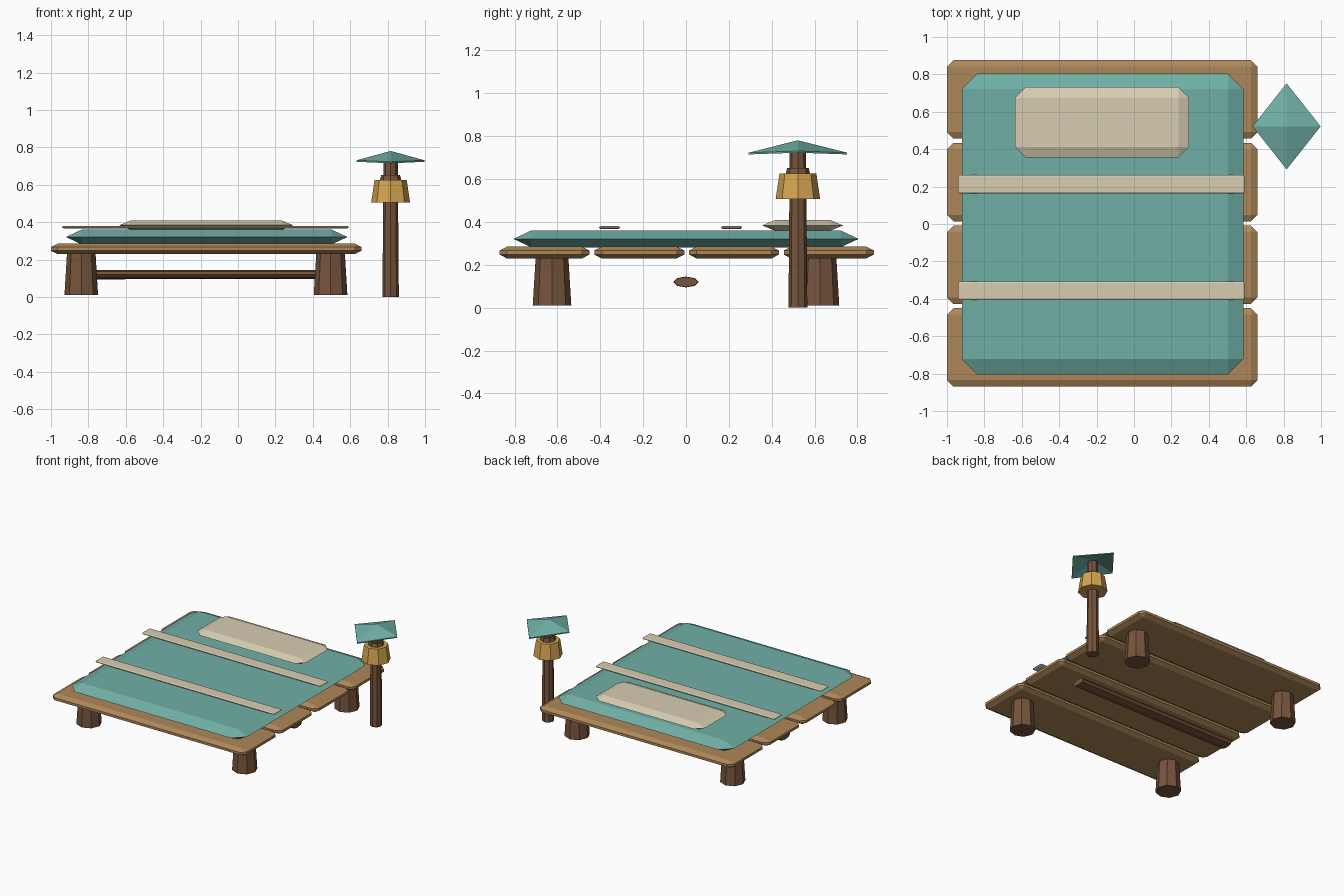
import bpy
import bmesh
from itertools import product
from math import pi
from mathutils import Matrix

default = bpy.data.objects.get("Cube")
if default:
    bpy.data.objects.remove(default, do_unlink=True)


def material(name, rgb):
    mat = bpy.data.materials.new(name)
    mat.use_nodes = True
    mat.diffuse_color = (*rgb, 1)
    mat.node_tree.nodes["Principled BSDF"].inputs["Base Color"].default_value = (*rgb, 1)
    return mat


TEAL = material("teal cloth", (0.16, 0.43, 0.38))
CREAM = material("cream linen", (0.68, 0.61, 0.44))
PLANK = material("light wood", (0.43, 0.245, 0.10))
WOOD = material("dark wood", (0.185, 0.09, 0.045))
GLOW = material("amber glass", (0.66, 0.38, 0.085))


def finish(name, bm, mat):
    bmesh.ops.recalc_face_normals(bm, faces=bm.faces)
    mesh = bpy.data.meshes.new(name)
    bm.to_mesh(mesh)
    bm.free()
    mesh.materials.append(mat)
    obj = bpy.data.objects.new(name, mesh)
    bpy.context.collection.objects.link(obj)
    return obj


def slab(name, mat, xs, ys, zs, cut, drop):
    """Box with chamfered edges: cut is horizontal, drop is vertical."""
    mid = [(a + b) / 2 for a, b in (xs, ys, zs)]
    hx, hy, hz = [(b - a) / 2 for a, b in (xs, ys, zs)]
    corner = [(hx, hy - cut, hz - drop), (hx - cut, hy, hz - drop), (hx - cut, hy - cut, hz)]
    points = {tuple(round(m + s * c, 5) for m, s, c in zip(mid, sign, p))
              for p in corner for sign in product((-1, 1), repeat=3)}
    bm = bmesh.new()
    for p in sorted(points):
        bm.verts.new(p)
    bmesh.ops.convex_hull(bm, input=bm.verts)
    bmesh.ops.dissolve_limit(bm, angle_limit=0.01, verts=bm.verts, edges=bm.edges)
    return finish(name, bm, mat)


def column(name, mat, x, y, z0, z1, r0, r1):
    """Tapered eight-sided upright."""
    bm = bmesh.new()
    bmesh.ops.create_cone(bm, cap_ends=True, segments=8, radius1=r0, radius2=r1,
                          depth=z1 - z0, matrix=Matrix.Translation((x, y, (z0 + z1) / 2)))
    return finish(name, bm, mat)


# Deck of four planks
for i in range(4):
    y = -0.66 + i * 0.442
    slab(f"deck_plank_{i + 1}", PLANK, (-1, 0.66), (y - 0.21, y + 0.21), (0.23, 0.285), 0.035, 0.018)

# Legs
for side, x in (("right", -0.838), ("left", 0.495)):
    for end, y in (("front", -0.625), ("back", 0.625)):
        column(f"{end}_{side}_leg", WOOD, x, y, 0.01, 0.24, 0.09, 0.076)

# Flattened cross beam under the deck
bm = bmesh.new()
bmesh.ops.create_cone(bm, cap_ends=True, segments=8, radius1=0.06, radius2=0.056, depth=1.36,
                      matrix=Matrix.Translation((-0.17, 0, 0.12))
                      @ Matrix.Diagonal((1, 1, 0.42, 1)) @ Matrix.Rotation(pi / 2, 4, "Y"))
finish("cross_beam", bm, WOOD)

# Bedding
slab("mattress", TEAL, (-0.92, 0.585), (-0.805, 0.805), (0.282, 0.36), 0.083, 0.039)
slab("pillow", CREAM, (-0.635, 0.295), (0.355, 0.733), (0.36, 0.408), 0.058, 0.024)
for name, y in (("front_strap", -0.357), ("back_strap", 0.213)):
    slab(name, CREAM, (-0.94, 0.592), (y - 0.049, y + 0.049), (0.367, 0.381), 0.008, 0.005)

# Lantern post
LX, LY = 0.816, 0.522
column("lantern_post", WOOD, LX, LY, 0, 0.74, 0.044, 0.038)
column("lantern_glass", GLOW, LX, LY, 0.506, 0.625, 0.104, 0.086)
column("lantern_collar", WOOD, LX, LY, 0.62, 0.652, 0.058, 0.05)

# Thin four-sided roof, its front and back tips hanging lower
bm = bmesh.new()
tips = [(0.182, 0, 0.731), (0, 0.23, 0.723), (-0.182, 0, 0.731), (0, -0.23, 0.723)]
shells = []
for lower in (0, 0.008):
    ring = [bm.verts.new((LX + x, LY + y, z - lower)) for x, y, z in tips]
    apex = bm.verts.new((LX, LY, 0.781 - 2 * lower))
    for i in range(4):
        bm.faces.new((ring[i], ring[(i + 1) % 4], apex))
    shells.append(ring)
for i in range(4):
    j = (i + 1) % 4
    bm.faces.new((shells[0][i], shells[1][i], shells[1][j], shells[0][j]))
finish("lantern_roof", bm, TEAL)
